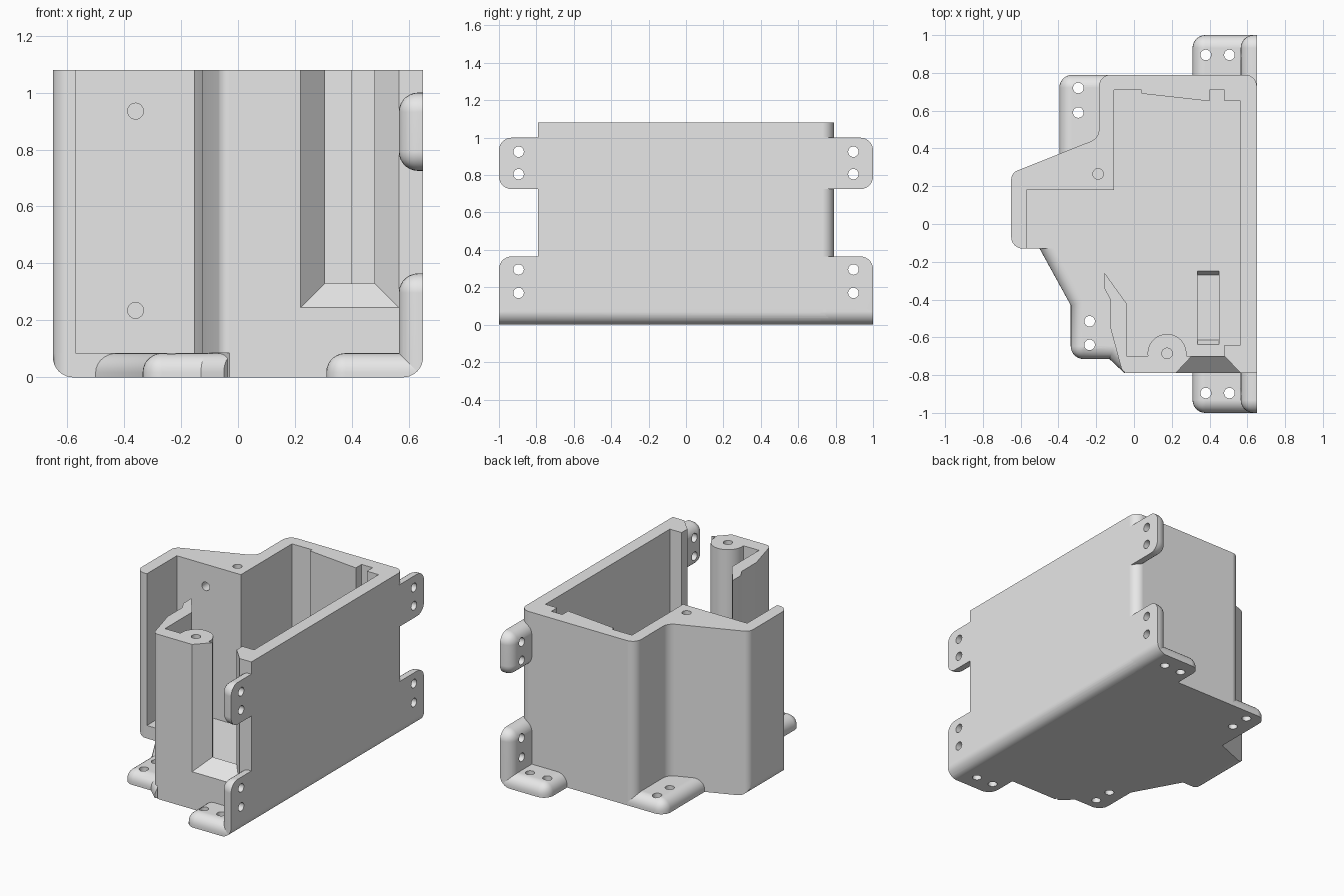
import bpy, bmesh, math
from mathutils import Vector

old = bpy.data.objects.get("Cube")
if old:
    bpy.data.objects.remove(old, do_unlink=True)

H, T, R = 1.08, 0.085, 0.028      # total height, plate thickness, hole radius
F = 0.068                         # fillet radius

grey = bpy.data.materials.new("light grey plastic")
grey.use_nodes = True
grey.diffuse_color = (0.8, 0.8, 0.8, 1)
for node in grey.node_tree.nodes:
    if node.type == 'BSDF_PRINCIPLED':
        node.inputs["Base Color"].default_value = (0.8, 0.8, 0.8, 1)


def rounded(points, steps=8):
    """Outline whose points may carry a corner radius as third value."""
    out = []
    for i, pt in enumerate(points):
        p = Vector(pt[:2])
        if len(pt) == 2:
            new = [p]
        else:
            r = pt[2]
            a = (Vector(points[i - 1][:2]) - p).normalized()
            b = (Vector(points[(i + 1) % len(points)][:2]) - p).normalized()
            half = a.angle(b) / 2
            c = p + (a + b).normalized() * (r / math.sin(half))
            d = r / math.tan(half)
            start, end = p + a * d - c, p + b * d - c
            new = [c + start.lerp(end, k / steps).normalized() * r
                   for k in range(steps + 1)]
        for q in new:
            if not out or (q - out[-1]).length > 1e-4:
                out.append(q)
    if (out[0] - out[-1]).length < 1e-4:
        out.pop()
    return out


def add_prism(bm, points, lo, hi, axis='z', rims=(), corners=()):
    """Extrude an outline; fillet chosen rim edges (hi end) and corner edges."""
    pts = rounded(points)

    def place(p, h):
        return {'z': (p.x, p.y, h), 'x': (h, p.x, p.y), 'y': (p.x, h, p.y)}[axis]

    low = [bm.verts.new(place(p, lo)) for p in pts]
    top = [bm.verts.new(place(p, hi)) for p in pts]
    n = len(pts)
    faces = [bm.faces.new(low[::-1]), bm.faces.new(top)]
    for i in range(n):
        j = (i + 1) % n
        faces.append(bm.faces.new((low[i], low[j], top[j], top[i])))
    bmesh.ops.recalc_face_normals(bm, faces=faces)
    edges = [bm.edges.get((top[i], top[(i + 1) % n])) for i in rims]
    edges += [bm.edges.get((low[i], top[i])) for i in corners]
    if edges:
        bmesh.ops.bevel(bm, geom=edges, offset=F, offset_type='OFFSET',
                        segments=7, profile=0.5, affect='EDGES',
                        clamp_overlap=True)


def finish(name, bm):
    mesh = bpy.data.meshes.new(name)
    bm.to_mesh(mesh)
    bm.free()
    mesh.materials.append(grey)
    obj = bpy.data.objects.new(name, mesh)
    bpy.context.scene.collection.objects.link(obj)
    return obj


parts = []


def part(name, *args, **kw):
    bm = bmesh.new()
    add_prism(bm, *args, **kw)
    parts.append(finish(name, bm))


# Outer outline of the back, shared by floor and walls
outer = [(-0.65, -0.13, 0.06), (-0.65, 0.27, 0.05), (-0.185, 0.455, 0.07),
         (-0.185, 0.79, 0.06), (0.65, 0.79, 0.06), (0.65, -0.79)]

part("floor", outer + [(-0.03, -0.79), (-0.1, -0.6), (-0.4, -0.13)], 0, T)

# Main wall: outside, then back along the inside with its notches
part("main_wall", [(-0.57, -0.13)] + outer + [
    (0.565, -0.79), (0.48, -0.70), (0.48, -0.64), (0.565, -0.64),
    (0.565, 0.65), (0.48, 0.65), (0.48, 0.71), (0.40, 0.71), (0.40, 0.65),
    (0.04, 0.69), (0.04, 0.71), (-0.105, 0.71), (-0.105, 0.18),
    (-0.57, 0.18)], T, H)

# Front post with a round screw boss
boss = []
for k in range(17):
    ang = math.radians(-8 + 196 * k / 16)
    boss.append((0.175 + 0.103 * math.cos(ang), -0.685 + 0.103 * math.sin(ang)))
part("front_post", [(0.22, -0.79), (0.305, -0.70)] + boss + [
    (-0.04, -0.70), (-0.04, -0.42), (-0.155, -0.26), (-0.155, -0.345),
    (-0.125, -0.40), (-0.125, -0.55), (-0.06, -0.79, 0.04)], T, H)

# Sloping sill under the front opening
part("front_sill", [(-0.79, T), (-0.70, T), (-0.70, 0.33), (-0.79, 0.245)],
     0.22, 0.565, axis='x')

# Floor-level mounting tabs on the left side
part("front_left_tab", [(-0.5, -0.13), (-0.335, -0.43), (-0.335, -0.715),
                        (-0.13, -0.715), (-0.05, -0.79), (0.02, -0.7),
                        (0.02, -0.13)], 0, T, rims=(0, 1, 2, 3), corners=(2,))
part("back_left_tab", [(-0.395, 0.35), (-0.395, 0.79), (-0.12, 0.79),
                       (-0.12, 0.35)], 0, T, rims=(0, 1), corners=(1,))

# Floor and side mounting tabs at the front and back
for s, end in ((-1, "front"), (1, "back")):
    part(end + "_floor_tab", [(0.31, s * 0.75), (0.31, s), (0.65, s),
                              (0.65, s * 0.75)], 0, T, rims=(0, 1), corners=(1,))
    for z0, z1, level in ((0, 0.365, "lower"), (0.725, 1.0, "upper")):
        low = level == "lower"
        part(f"{end}_{level}_side_tab",
             [(s * 0.72, z1), (s, z1), (s, z0), (s * 0.72, z0)],
             0.65, 0.565, axis='x',
             rims=(0, 1) if low else (0, 1, 2), corners=(1,) if low else (1, 2))

# Cutter: screw holes, rounded bottom edges and the floor recess
cut = bmesh.new()


def hole(u, v, lo, hi, axis):
    ring = [(u + R * math.cos(k * math.tau / 24), v + R * math.sin(k * math.tau / 24))
            for k in range(24)]
    add_prism(cut, ring, lo, hi, axis)


for s in (-1, 1):
    for x in (0.38, 0.505):
        hole(x, s * 0.895, -0.05, 0.12, 'z')
    for z in (0.17, 0.295, 0.805, 0.925):
        hole(s * 0.895, z, 0.54, 0.7, 'x')
    add_prism(cut, [(s * 0.65, 0.07), (s * 0.65, 0, 0.07), (s * 0.58, 0),
                    (s * 0.58, -0.03), (s * 0.7, -0.03), (s * 0.7, 0.07)],
              -1.1, 1.1, axis='y')
for x, y in ((-0.295, 0.72), (-0.295, 0.59), (-0.235, -0.515), (-0.235, -0.64)):
    hole(x, y, -0.05, 0.12, 'z')
for x, y in ((-0.19, 0.265), (0.175, -0.685)):
    hole(x, y, 0.88, 1.2, 'z')
for z in (0.235, 0.935):
    hole(-0.36, z, 0.1, 0.25, 'y')
add_prism(cut, [(-0.615, 0.045), (-0.27, 0.045), (-0.24, 0.1), (-0.645, 0.1)],
          0.335, 0.45, axis='x')
cutter = finish("hole_cutter", cut)
cutter.hide_render = True

# Apply the cuts, then shade with crisp edges
for obj in parts:
    mod = obj.modifiers.new("cuts", 'BOOLEAN')
    mod.operation = 'DIFFERENCE'
    mod.solver = 'EXACT'
    mod.object = cutter
bpy.context.view_layer.update()
graph = bpy.context.evaluated_depsgraph_get()
baked = [bpy.data.meshes.new_from_object(o.evaluated_get(graph)) for o in parts]
for obj, mesh in zip(parts, baked):
    obj.modifiers.clear()
    obj.data = mesh
bpy.data.objects.remove(cutter, do_unlink=True)

bpy.ops.object.select_all(action='DESELECT')
for obj in parts:
    obj.select_set(True)
bpy.context.view_layer.objects.active = parts[0]
bpy.ops.object.shade_smooth_by_angle(angle=math.radians(30))
for obj in parts:
    mod = obj.modifiers.new("flat normals", 'WEIGHTED_NORMAL')
    mod.keep_sharp = True
